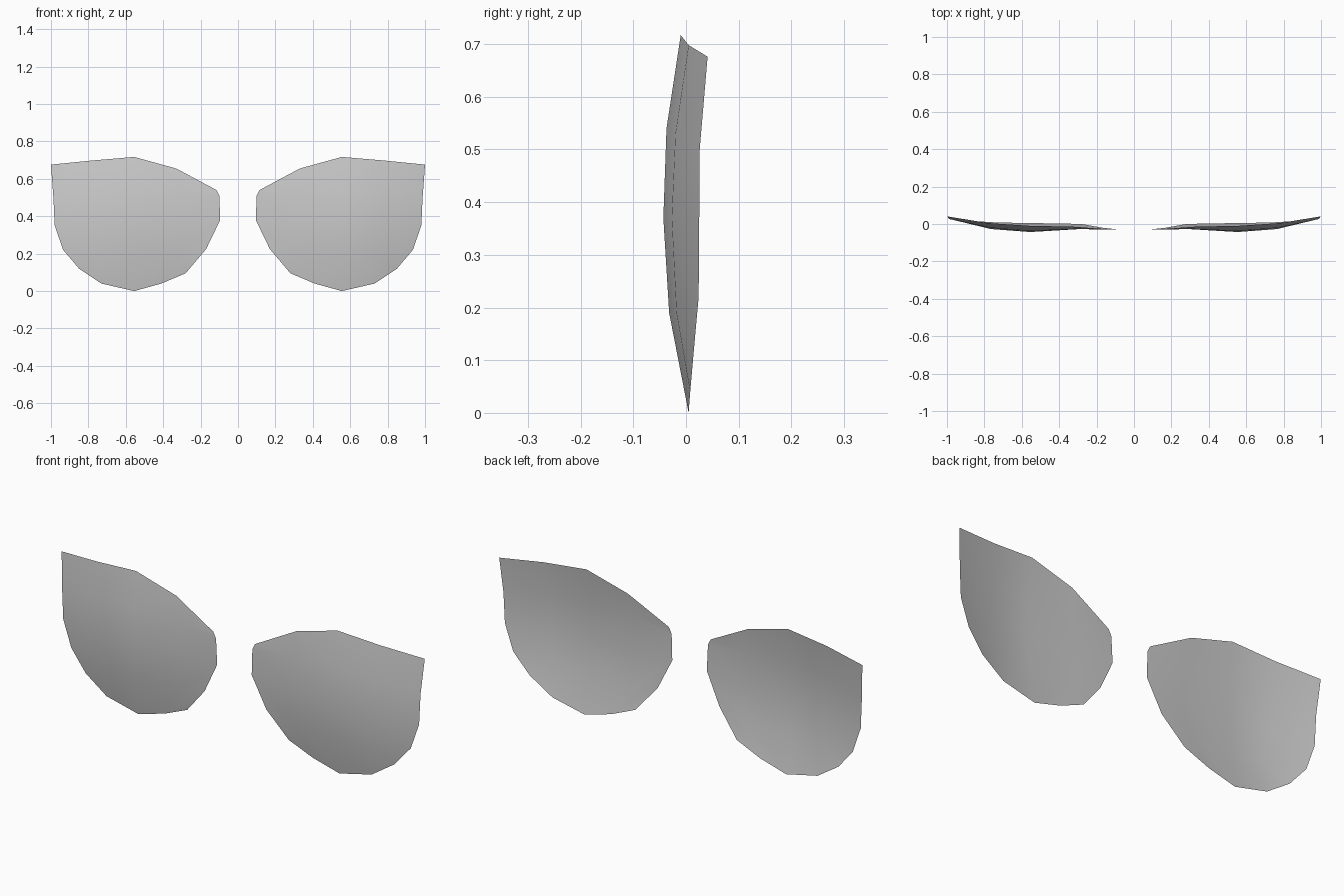
import bpy
import bmesh

# Remove the default object
cube = bpy.data.objects.get("Cube")
if cube:
    bpy.data.objects.remove(cube, do_unlink=True)

# Single flat colour
grey = bpy.data.materials.new("light_grey")
grey.use_nodes = True
colour = (0.6, 0.6, 0.6, 1)
grey.diffuse_color = colour
shader = next(n for n in grey.node_tree.nodes if n.type == "BSDF_PRINCIPLED")
shader.inputs["Base Color"].default_value = colour

# Vertical profiles of one curved lens, from the inner edge to the outer edge,
# each running from the top rim down to the bottom rim
inner_edge = [(.115, -.03, .54), (.1, -.03, .51), (.095, -.028, .38), (.17, -.02, .225), (.28, 0, .095)]
inner_mid = [(.33, -.014, .655), (.31, -.027, .53), (.29, -.027, .37), (.31, -.02, .2), (.41, .003, .04)]
centre = [(.555, -.01, .717), (.555, -.037, .54), (.555, -.043, .37), (.555, -.032, .19), (.555, .005, 0)]
outer_mid = [(.78, .005, .698), (.77, -.02, .53), (.765, -.027, .37), (.75, -.018, .19), (.73, .008, .04)]
outer_edge = [(1, .041, .676), (.987, .026, .5), (.98, .025, .35), (.935, .024, .22), (.85, .015, .12)]
profiles = [inner_edge, inner_mid, centre, outer_mid, outer_edge]


def build_lens(name, side):
    """Skin the profiles into a thin smooth sheet on one side of the centre."""
    bm = bmesh.new()
    columns = [[bm.verts.new((side * x, y, z)) for x, y, z in p] for p in profiles]
    for near, far in zip(columns, columns[1:]):
        for row in range(len(near) - 1):
            face = bm.faces.new((near[row], near[row + 1], far[row + 1], far[row]))
            face.smooth = True
            face.normal_update()
            # The outside of the sheet faces forward
            if face.normal.y > 0:
                face.normal_flip()
    mesh = bpy.data.meshes.new(name)
    bm.to_mesh(mesh)
    bm.free()
    mesh.materials.append(grey)
    lens = bpy.data.objects.new(name, mesh)
    bpy.context.collection.objects.link(lens)
    return lens


# Mirrored pair of lenses
for lens_name, lens_side in (("left_lens", 1), ("right_lens", -1)):
    build_lens(lens_name, lens_side)
